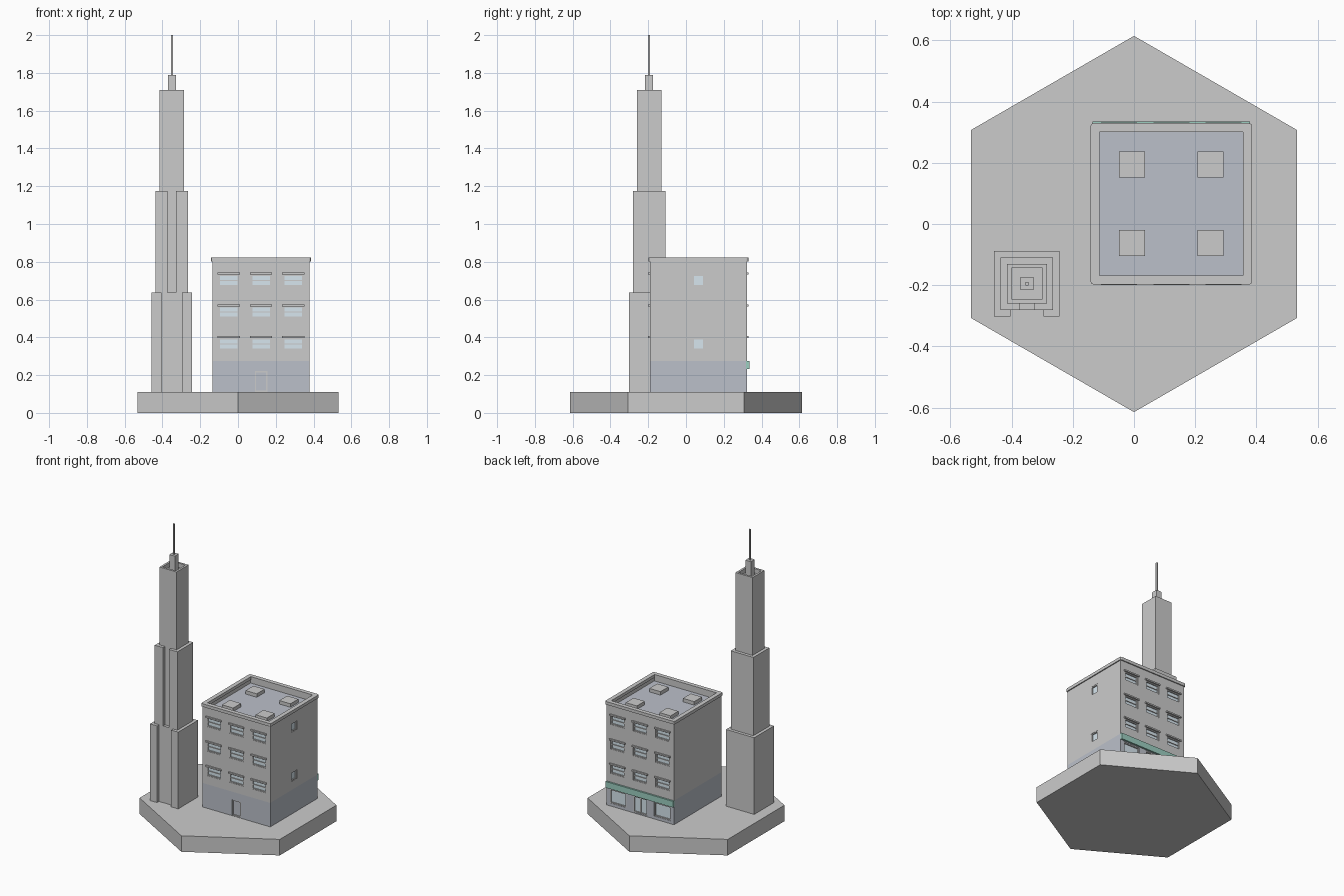
import bpy, bmesh, math
from mathutils import Matrix, Vector

if "Cube" in bpy.data.objects:
    bpy.data.objects.remove(bpy.data.objects["Cube"])


def material(name, rgb):
    m = bpy.data.materials.new(name)
    m.diffuse_color = (*rgb, 1)
    m.use_nodes = True
    m.node_tree.nodes["Principled BSDF"].inputs["Base Color"].default_value = m.diffuse_color
    return m


STONE = material("pale_stone", (0.80, 0.79, 0.82))
SLATE = material("slate", (0.50, 0.53, 0.59))
GLASS = material("glass", (0.68, 0.79, 0.86))
TEAL = material("teal", (0.33, 0.62, 0.53))


def finish(name, bm, mat=None, M=Matrix()):
    bmesh.ops.recalc_face_normals(bm, faces=bm.faces)
    me = bpy.data.meshes.new(name)
    bm.to_mesh(me)
    bm.free()
    ob = bpy.data.objects.new(name, me)
    ob.matrix_world = M
    bpy.context.collection.objects.link(ob)
    if mat:
        me.materials.append(mat)
    return ob


def add_cube(bm, c, s):
    bmesh.ops.create_cube(bm, size=1, matrix=Matrix.Translation(c) @ Matrix.Diagonal((*s, 1)))


def box(name, c, s, mat=None, M=Matrix()):
    bm = bmesh.new()
    add_cube(bm, c, s)
    return finish(name, bm, mat, M)


def prism(name, pts, z0, z1, mat=None, M=Matrix(), rim=0, sink=0):
    """Extruded outline, optionally with a sunken top behind a rim."""
    bm = bmesh.new()
    f = bm.faces.new([bm.verts.new((x, y, z0)) for x, y in pts])
    ext = bmesh.ops.extrude_face_region(bm, geom=[f], use_keep_orig=True)["geom"]
    bmesh.ops.translate(bm, vec=(0, 0, z1 - z0),
                        verts=[e for e in ext if isinstance(e, bmesh.types.BMVert)])
    bmesh.ops.recalc_face_normals(bm, faces=bm.faces)
    if rim:
        top = max(bm.faces, key=lambda g: g.calc_center_median().z)
        bmesh.ops.inset_individual(bm, faces=[top], thickness=rim)
        inner = bmesh.ops.extrude_discrete_faces(bm, faces=[top])["faces"][0]
        bmesh.ops.translate(bm, vec=(0, 0, -sink), verts=inner.verts)
    return finish(name, bm, mat, M)


def square(h):
    return [(-h, -h), (h, -h), (h, h), (-h, h)]


def ring(name, w, h, border, depth, M, mat=None, corner=0):
    """Rectangular frame in local xy, from z=0 to z=depth."""
    bm = bmesh.new()
    loops = []
    for sx, sy in square(1):
        a, b = sx * w / 2, sy * h / 2
        c, d = a - sx * border, b - sy * border
        loops.append([bm.verts.new(p) for p in
                      ((a, b, 0), (a, b, depth), (c, d, depth), (c, d, 0))])
    for i in range(4):
        p, q = loops[i], loops[(i + 1) % 4]
        for k in range(4):
            bm.faces.new((p[k], p[(k + 1) % 4], q[(k + 1) % 4], q[k]))
    if corner:
        edges = [bm.edges.get((l[0], l[1])) for l in loops]
        bmesh.ops.bevel(bm, geom=edges, offset=corner, segments=2, affect='EDGES', profile=0.5)
    return finish(name, bm, mat, M)


# hexagonal base
R, BZ = 0.615, 0.11
prism("base", [(R * math.sin(i * math.pi / 3), R * math.cos(i * math.pi / 3)) for i in range(6)],
      0, BZ, STONE)

# stepped tower with notched front
T = Matrix.Translation((-0.35, -0.195, 0))


def notched(h, n, d):
    return [(-h, -h), (-n, -h), (-n, -h + d), (n, -h + d), (n, -h), (h, -h), (h, h), (-h, h)]


prism("tower_lower_tier", notched(0.107, 0.054, 0.022), BZ, 0.637, None, T)
prism("tower_middle_tier", notched(0.086, 0.023, 0.022), BZ, 1.175, None, T)
prism("tower_upper_tier", square(0.065), BZ, 1.71, None, T, 0.02, 0.03)
box("tower_cap", (0, 0, 1.735), (0.042, 0.042, 0.11), None, T)
box("tower_mast", (0, 0, 1.895), (0.011, 0.011, 0.21), None, T)

# building shell
B = Matrix.Translation((0.122, 0.066, 0))
H, GZ, ROOF = 0.257, 0.275, 0.775
ground = prism("ground_floor", square(H), BZ, GZ, SLATE, B)
upper = prism("upper_floors", square(H), GZ, 0.81, None, B, 0.022, 0.81 - ROOF)
ring("parapet", 0.528, 0.528, 0.029, 0.021, B @ Matrix.Translation((0, 0, 0.802)), None, 0.01)
box("roof_deck", (0, 0, ROOF), (0.47, 0.47, 0.006), SLATE, B)
for sx, sy in square(0.128):
    box("roof_hatch", (sx, sy, ROOF + 0.012), (0.085, 0.085, 0.03), None, B)

# openings, each set in a facade turned by an angle about the building
DEPTH = 0.014
holes = {"upper": bmesh.new(), "ground": bmesh.new()}


def opening(name, angle, u, z, w, h, level="upper", border=0.007, bars=(), fill=GLASS, fmat=None):
    F = B @ Matrix.Rotation(math.radians(angle), 4, 'Z')
    c = Matrix.Rotation(math.radians(angle), 3, 'Z') @ Vector((u, -H, z))
    turned = angle % 180 == 90
    add_cube(holes[level], c, (2 * DEPTH, w, h) if turned else (w, 2 * DEPTH, h))
    box(name + "_pane", (u, -H + DEPTH - 0.002, z), (w, 0.006, h), fill, F)
    P = F @ Matrix.Translation((u, -H + 0.011, z)) @ Matrix.Rotation(math.pi / 2, 4, 'X')
    ring(name + "_frame", w, h, border, 0.009, P, fmat)
    for kind in bars:
        size = (w - border, 0.006, 0.005) if kind == "across" else (0.005, 0.006, h - border)
        box(name + "_bar", (u, -H + 0.007, z), size, fmat, F)
    return F


ROWS = (0.365, 0.533, 0.702)
for angle in (0, 180):
    for z in ROWS:
        for u in (-0.171, 0, 0.171):
            F = opening("window", angle, u, z, 0.107, 0.062, bars=("across",))
            box("lintel", (u, -H - 0.002, z + 0.036), (0.118, 0.014, 0.01), None, F)
for z in (ROWS[0], ROWS[2]):
    opening("side_window", 90, 0, z, 0.062, 0.062)

# rear entrance door on the front face
opening("back_door", 0, 0, 0.166, 0.066, 0.109, "ground", 0.006, (), SLATE)

# shop front with teal fascia
for u in (-0.168, 0.168):
    opening("shop_window", 180, u, 0.178, 0.125, 0.096, "ground")
F = opening("shop_door", 180, 0, 0.172, 0.105, 0.112, "ground", bars=("up",))
box("shop_fascia", (0, -H - 0.003, 0.254), (2 * H, 0.018, 0.042), TEAL, F)

# cut the openings
for target, key in ((upper, "upper"), (ground, "ground")):
    cutter = finish(key + "_opening_cutter", holes[key], None, B)
    cutter.hide_render = True
    cutter.display_type = 'WIRE'
    mod = target.modifiers.new("openings", 'BOOLEAN')
    mod.operation, mod.solver, mod.object = 'DIFFERENCE', 'EXACT', cutter
